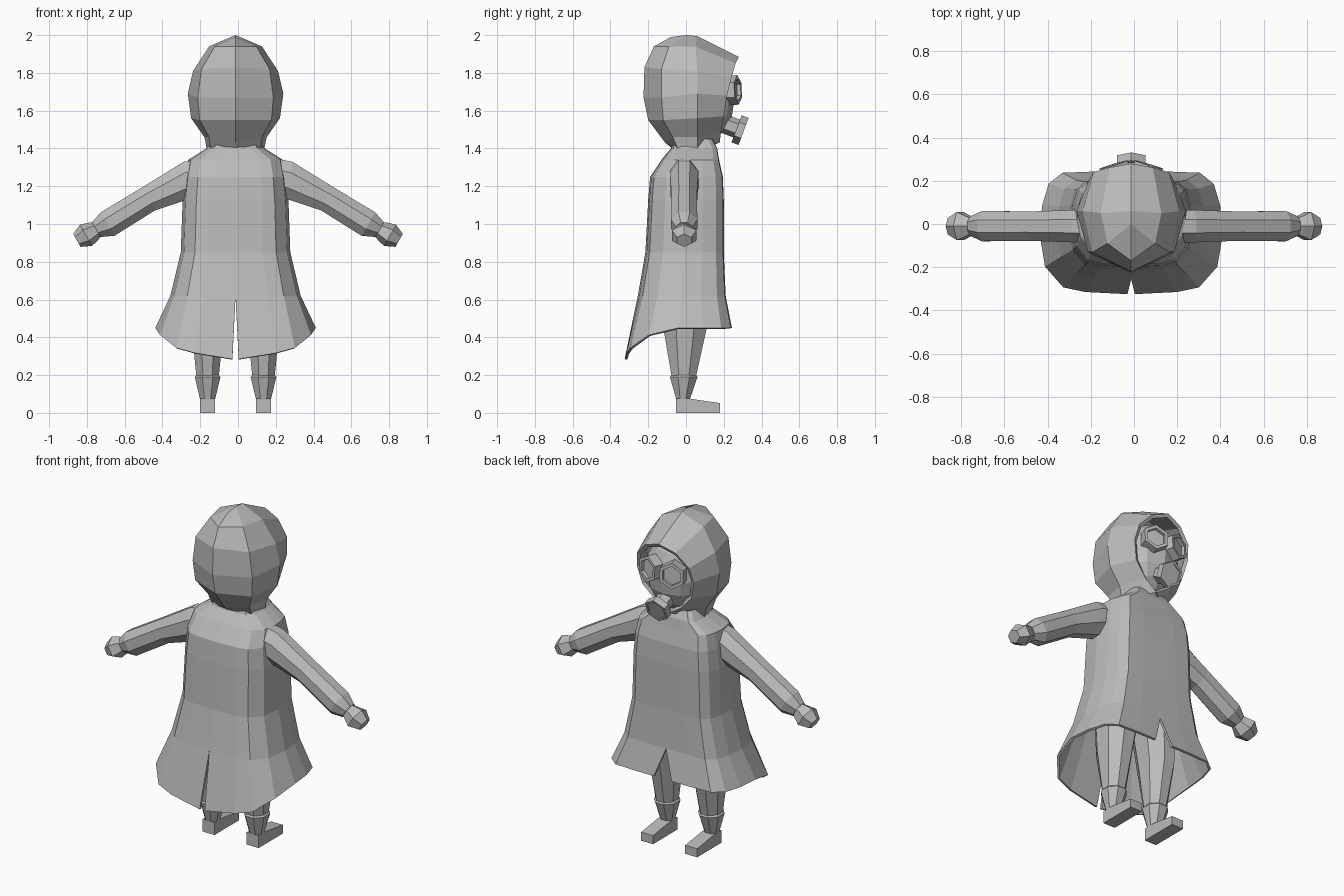
import bpy, bmesh, math
from mathutils import Vector, Matrix

if "Cube" in bpy.data.objects:
    bpy.data.objects.remove(bpy.data.objects["Cube"])

CX = -0.013  # centre line of the body
grey = bpy.data.materials.new("plain grey")
grey.diffuse_color = (0.5, 0.5, 0.5, 1)
grey.use_nodes = True
grey.node_tree.nodes["Principled BSDF"].inputs["Base Color"].default_value = grey.diffuse_color


def make(name, bm, x=CX, mirror=True, thick=0):
    bmesh.ops.remove_doubles(bm, verts=bm.verts, dist=0.0005)
    bmesh.ops.recalc_face_normals(bm, faces=bm.faces)
    me = bpy.data.meshes.new(name)
    bm.to_mesh(me)
    bm.free()
    me.materials.append(grey)
    ob = bpy.data.objects.new(name, me)
    bpy.context.collection.objects.link(ob)
    ob.location.x = x
    if mirror:
        m = ob.modifiers.new("mirror", 'MIRROR')
        m.merge_threshold = 0.002
    if thick:
        s = ob.modifiers.new("thickness", 'SOLIDIFY')
        s.thickness = thick
        s.offset = -1
    return ob


def skin(bm, rings, closed=True, caps=True):
    """Bridge a list of point rings with faces."""
    vs = [[bm.verts.new(p) for p in r] for r in rings]
    n = len(vs[0])
    for a, b in zip(vs, vs[1:]):
        for i in range(n if closed else n - 1):
            j = (i + 1) % n
            bm.faces.new((a[i], a[j], b[j], b[i]))
    if closed and caps:
        bm.faces.new(vs[0])
        bm.faces.new(vs[-1])
    return bm


def ngon(n, c, u, v):
    """Flat-sided ring around c spanned by half extents u and v."""
    k = 1 / math.cos(math.pi / n)
    return [Vector(c) + k * (Vector(u) * math.cos(t) + Vector(v) * math.sin(t))
            for t in (2 * math.pi * (i + 0.5) / n for i in range(n))]


# Coat: half outline stretched over rings of (z, half width, back y, front y)
outline = [(0, -1), (.5, -.965), (.74, -.89), (.94, -.55), (1, 0),
           (.97, .45), (.9, .8), (.75, .98), (.4, 1), (0, 1)]
levels = [(1.45, .12, -.07, .14), (1.40, .155, -.08, .165), (1.34, .25, -.13, .175),
          (1.25, .268, -.19, .195), (1.13, .28, -.2, .2), (.85, .29, -.215, .2),
          (.62, .345, -.255, .21), (.45, .425, -.325, .243)]
rings = []
for z, w, yb, yf in levels:
    ring = []
    for u, v in outline:
        zz = z
        if z < .5:  # hem dips at the back, slits open front and back
            if v < 0:
                zz = .45 - .12 * v * v - .045 * (1 - u) * -v
            if u == 0:
                u = .04 if v < 0 else .14
        mid, half = (yb + yf) / 2, (yf - yb) / 2
        ring.append((u * w, mid + v * half, zz))
    rings.append(ring)
make("coat", skin(bmesh.new(), rings, closed=False), thick=.014)

# Hood: rows from crown to neck, each from back centre to face opening
hood = [
    [(0, -.08, 1.99), (0, 0, 2.0), (0, .06, 1.995), (0, .28, 1.885)],
    [(0, -.17, 1.94), (.11, -.09, 1.94), (.14, .05, 1.94), (.10, .262, 1.85)],
    [(0, -.22, 1.83), (.18, -.13, 1.82), (.225, .06, 1.81), (.175, .24, 1.77)],
    [(0, -.225, 1.67), (.2, -.13, 1.67), (.253, .06, 1.69), (.19, .217, 1.68)],
    [(0, -.2, 1.55), (.19, -.12, 1.55), (.235, .06, 1.56), (.165, .2, 1.57)],
    [(0, -.11, 1.43), (.14, -.07, 1.46), (.165, .06, 1.46), (.085, .185, 1.485)],
    [(0, -.06, 1.39), (.13, -.04, 1.39), (.15, .06, 1.39), (0, .178, 1.43)],
]
make("hood", skin(bmesh.new(), hood, closed=False), thick=.022)

# Mask filling the hood opening
bm = bmesh.new()
bmesh.ops.create_uvsphere(bm, u_segments=10, v_segments=8, radius=1)
bmesh.ops.transform(bm, verts=bm.verts,
                    matrix=Matrix.Translation((0, .105, 1.655)) @ Matrix.Diagonal((.185, .15, .215, 1)))
make("face_mask", bm, mirror=False)


def disc(name, centre, axis, radius, depth, inset, sink, mirror):
    """Six-sided drum whose outer face is inset and sunk."""
    a = Vector(axis).normalized()
    u = a.cross((0, 0, 1)).normalized()
    v = u.cross(a)
    c = Vector(centre)
    steps = [(-depth, radius), (0, radius), (0, radius - inset), (-sink, radius - inset)]
    bm = skin(bmesh.new(), [ngon(6, c + a * d, u * r * .87, v * r * .87) for d, r in steps])
    make(name, bm, mirror=mirror)


disc("goggles", (.082, .275, 1.71), (.3, 1, .05), .078, .06, .02, .02, True)
disc("filter", (0, .305, 1.49), (0, .94, -.35), .076, .04, .015, .006, False)
disc("filter_neck", (0, .27, 1.505), (0, .94, -.35), .05, .08, .01, 0.001, False)

# Sleeves and hands: tilted rings of (x, z, tilt, half depth, half height)
def limb(name, n, stations):
    rings = []
    for x, z, tilt, ry, rh in stations:
        t = math.radians(tilt)
        rings.append(ngon(n, (x, -.01, z), (0, ry, 0), (math.sin(t) * rh, 0, math.cos(t) * rh)))
    make(name, skin(bmesh.new(), rings), x=0)


limb("sleeve", 8, [(.2, 1.25, 5, .075, .095), (.275, 1.23, 8, .075, .1),
                   (.47, 1.135, 26, .068, .07), (.69, 1.0, 30, .07, .072),
                   (.75, .97, 30, .045, .045)])
limb("hand", 6, [(.73, .98, 30, .03, .03), (.765, .962, 30, .045, .045),
                 (.805, .94, 30, .065, .056), (.853, .913, 30, .038, .034)])

# Trousers and boots: level rings of (z, x, y, half width, half depth)
def column(name, stations):
    make(name, skin(bmesh.new(), [ngon(8, (x, y, z), (rx, 0, 0), (0, ry, 0))
                                  for z, x, y, rx, ry in stations]))


column("trouser_leg", [(.8, .125, 0, .12, .15), (.45, .148, -.005, .085, .115),
                       (.18, .148, -.012, .058, .062)])
column("boot_shaft", [(.2, .148, -.012, .06, .064), (.19, .148, -.012, .068, .073),
                      (.065, .148, -.016, .038, .034)])

# Foot: wedge profile extruded sideways
profile = [(-.052, 0), (.18, 0), (.18, .052), (.022, .075), (-.052, .075)]
make("foot", skin(bmesh.new(), [[(x, y, z) for y, z in profile] for x in (.108, .188)]))
